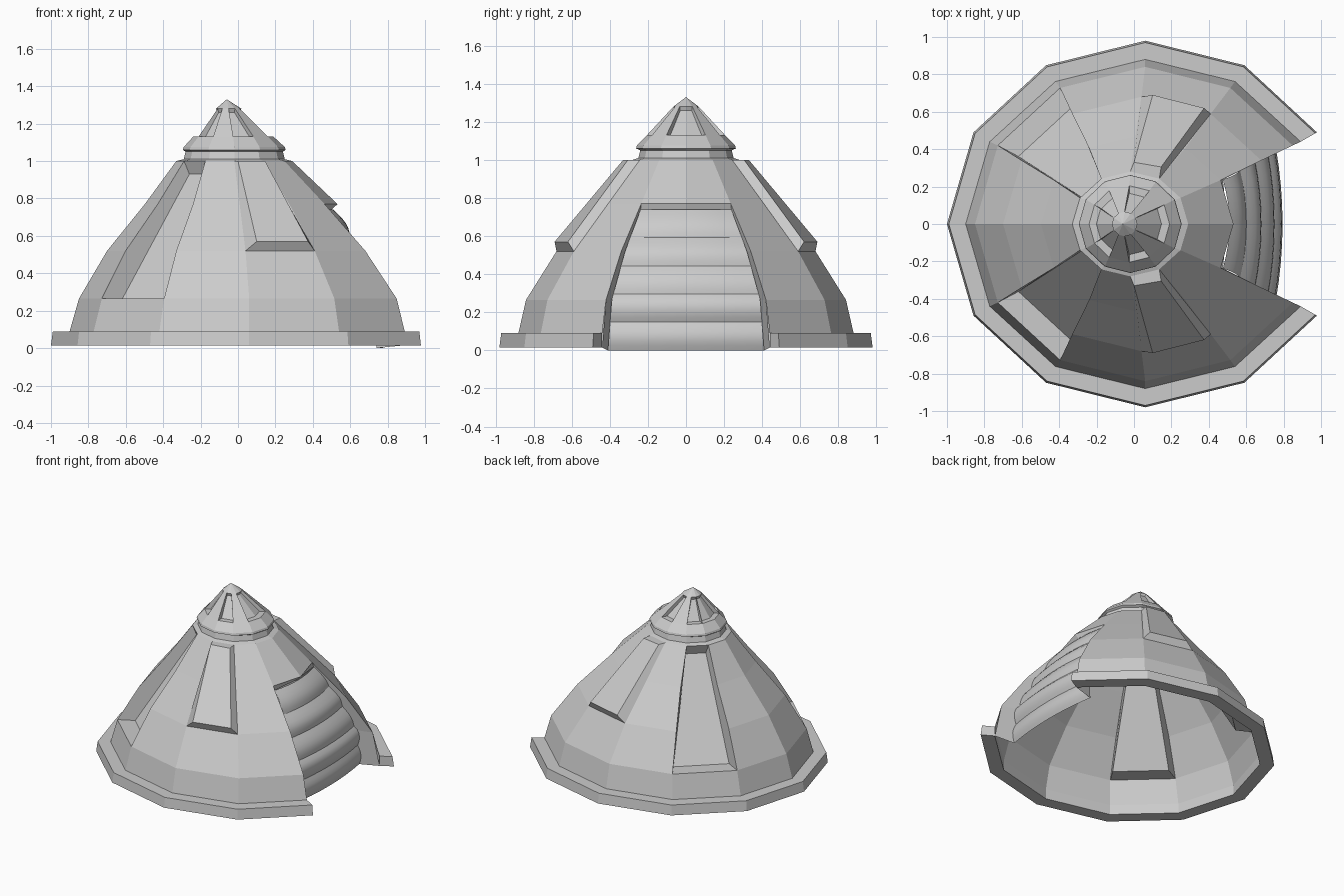
import bpy, bmesh, math
from mathutils import Vector

if "Cube" in bpy.data.objects:
    bpy.data.objects.remove(bpy.data.objects["Cube"])

# Rings of the tapered body: (z, centre x, radius x, radius y), twelve sides
FLANGE = [(.015, .06, .96, .88), (.015, .06, 1.06, .98),
          (.09, .06, 1.05, .97), (.09, .06, .96, .88)]
LOW, MID, HOOD, TOP = ((.265, .06, .91, .84), (.52, .04, .74, .68),
                       (.77, .017, .515, .47), (1.0, -.02, .31, .28))
SLATS = 5


def pt(ring, k, s=1.0, z=None):
    a = math.radians(30 * k)
    h, c, rx, ry = ring
    return Vector((c + rx * s * math.cos(a), ry * s * math.sin(a), h if z is None else z))


def face(bm, pts):
    bm.faces.new([bm.verts.new(p) for p in pts])


def finish(bm, name):
    bmesh.ops.remove_doubles(bm, verts=bm.verts, dist=.0005)
    bmesh.ops.recalc_face_normals(bm, faces=bm.faces)
    me = bpy.data.meshes.new(name)
    bm.to_mesh(me)
    bm.free()
    ob = bpy.data.objects.new(name, me)
    bpy.context.collection.objects.link(ob)
    return ob


def band(bm, lo, hi, segs):
    for k in segs:
        face(bm, [pt(lo, k), pt(lo, k + 1), pt(hi, k + 1), pt(hi, k)])


def recess(bm, rings, k, n, s_lo, ring_hi, s_hi, z_hi):
    """Sunken panel spanning n segments, with sills and side walls."""
    lo, hi = rings[0], rings[-1]
    for j in range(k, k + n):
        a, b = pt(lo, j, s_lo), pt(lo, j + 1, s_lo)
        c, d = pt(ring_hi, j + 1, s_hi, z_hi), pt(ring_hi, j, s_hi, z_hi)
        face(bm, [a, b, c, d])
        face(bm, [pt(lo, j), pt(lo, j + 1), b, a])
        face(bm, [d, c, pt(hi, j + 1), pt(hi, j)])
    for j in (k, k + n):
        face(bm, [pt(r, j) for r in rings] + [pt(ring_hi, j, s_hi, z_hi), pt(lo, j, s_lo)])


# Tent wall with two sunken panels and a doorway on +x
bm = bmesh.new()
around = range(1, 11)
sunken = (4, 7)
plain = [k for k in around if k not in sunken]
band(bm, FLANGE[0], FLANGE[3], around)
band(bm, FLANGE[3], LOW, around)
for lo, hi in ((LOW, MID), (MID, HOOD), (HOOD, TOP)):
    band(bm, lo, hi, plain)
band(bm, HOOD, TOP, (-1, 0))
for k in sunken:
    recess(bm, [LOW, MID, HOOD, TOP], k, 1, .86, (.93, -.01, .37, .335), .78, .93)
finish(bm, "tent_wall")

# Base flange
bm = bmesh.new()
for i in range(3):
    band(bm, FLANGE[i], FLANGE[i + 1], around)
for k in (1, 11):
    face(bm, [pt(r, k) for r in FLANGE])
finish(bm, "base_flange")

# Raised panels, front and back
bm = bmesh.new()
for m in (1, -1):
    base = [pt(r, k) for r, k in ((TOP, 3), (TOP, 2), (MID, 2), (MID, 3))]
    out = [Vector(p) for p in ((0, .33, 1), (.145, .305, 1), (.375, .62, .57), (.10, .69, .57))]
    for p in base + out:
        p.y *= m
    face(bm, out)
    for i in range(4):
        j = (i + 1) % 4
        face(bm, [base[i], base[j], out[j], out[i]])
finish(bm, "raised_panels")

# Door edge path (x, half width, z), shared by shutter and jambs
EDGE = [(.74, .41, 0), (.73, .39, .265), (.61, .32, .52), (.475, .238, .74)]


def edge_at(z):
    for a, b in zip(EDGE, EDGE[1:]):
        if z <= b[2] + 1e-6:
            t = (z - a[2]) / (b[2] - a[2])
            return a[0] + t * (b[0] - a[0]), a[1] + t * (b[1] - a[1])


# Ribbed roller shutter, slightly bowed
bm = bmesh.new()
rows = []
for i in range(SLATS * 6 + 1):
    z = .74 * i / (SLATS * 6)
    x, w = edge_at(z)
    rib = .022 * abs(math.sin(math.pi * i / 6))
    rows.append([bm.verts.new((x + rib + .035 * (1 - (j / 4) ** 2), w * j / 4, z))
                 for j in range(-4, 5)])
for r, q in zip(rows, rows[1:]):
    for j in range(8):
        bm.faces.new((r[j], r[j + 1], q[j + 1], q[j]))
shutter = finish(bm, "door_shutter")
bpy.context.view_layer.objects.active = shutter
shutter.select_set(True)
bpy.ops.object.shade_smooth_by_angle(angle=math.radians(30))

# Door jambs and lintel
bm = bmesh.new()
wall = [FLANGE[0], LOW, MID, HOOD]
for m in (1, -1):
    inner = [Vector((x, m * y, z)) for x, y, z in EDGE]
    outer = [pt(r, m) for r in wall]
    for i in range(3):
        face(bm, [outer[i], outer[i + 1], inner[i + 1], inner[i]])
    face(bm, [pt(HOOD, m), pt(HOOD, 0), (.50, 0, .74), inner[3]])
finish(bm, "door_frame")

# Neck and cap with sunken vents
bm = bmesh.new()
cap = [TOP, (1.01, -.02, .27, .25), (1.05, -.02, .26, .24), (1.06, -.02, .275, .262),
       (1.075, -.02, .27, .258), (1.13, -.025, .215, .205), (1.28, -.05, .068, .066)]
for lo, hi in zip(cap[:5], cap[1:6]):
    band(bm, lo, hi, range(12))
band(bm, cap[5], cap[6], (1, 3, 8, 10))
for k, n in ((2, 1), (4, 1), (7, 1), (9, 1), (5, 2), (11, 2)):
    if n == 2 and k == 5:
        # back vent sits in a double-width bay
        recess(bm, cap[5:], 5, 2, .82, cap[6], .9, 1.26)
    else:
        recess(bm, cap[5:], k, n, .8, cap[6], .9, 1.26)
for k in range(12):
    face(bm, [pt(cap[6], k), pt(cap[6], k + 1), (-.06, 0, 1.33)])
finish(bm, "cap")
